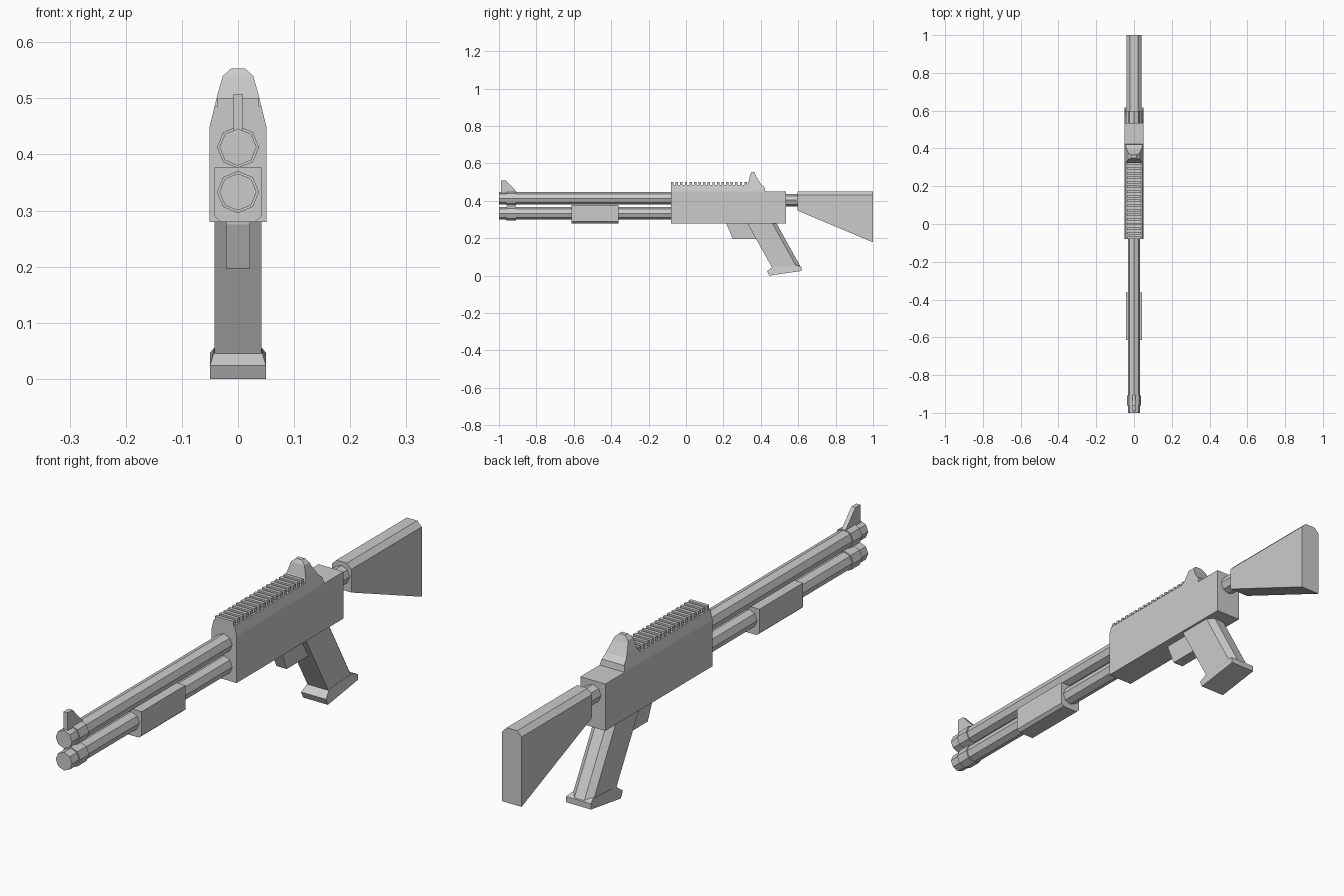
import bpy, bmesh
from math import sin, cos, pi

if "Cube" in bpy.data.objects:
    bpy.data.objects.remove(bpy.data.objects["Cube"])


def loft(name, a, b):
    """Closed solid between two matching rings of 3D points."""
    bm = bmesh.new()
    ra = [bm.verts.new(p) for p in a]
    rb = [bm.verts.new(p) for p in b]
    n = len(a)
    bm.faces.new(ra)
    bm.faces.new(rb[::-1])
    for i in range(n):
        j = (i + 1) % n
        bm.faces.new((ra[j], ra[i], rb[i], rb[j]))
    bmesh.ops.recalc_face_normals(bm, faces=bm.faces)
    me = bpy.data.meshes.new(name)
    bm.to_mesh(me)
    bm.free()
    ob = bpy.data.objects.new(name, me)
    bpy.context.collection.objects.link(ob)
    return ob


def side_plate(name, pts, w=None):
    """Side outline (y, z[, half width]) mirrored across x = 0."""
    pts = [(p[0], p[1], w if w else p[2]) for p in pts]
    return loft(name, [(-h, y, z) for y, z, h in pts], [(h, y, z) for y, z, h in pts])


def front_prism(name, half, y0, y1):
    """Right half of a front outline (x, z), mirrored and extruded along y."""
    ring = half + [(-x, z) for x, z in reversed(half)]
    return loft(name, [(x, y0, z) for x, z in ring], [(x, y1, z) for x, z in ring])


def tube(name, z, r, y0, y1):
    ring = [(r * cos(i * pi / 4), z + r * sin(i * pi / 4)) for i in range(8)]
    return loft(name, [(x, y0, q) for x, q in ring], [(x, y1, q) for x, q in ring])


# Receiver with rear sight hump: side outline cut to the front outline
receiver = side_plate("receiver", [
    (-.08, .28), (.535, .28), (.535, .45), (.424, .45), (.42, .472), (.40, .49),
    (.376, .53), (.366, .553), (.35, .553), (.343, .54), (.334, .50), (.325, .485),
    (-.08, .485)], .07)
cutter = front_prism("receiver_cutter", [
    (.0505, .2), (.0505, .45), (.037, .505), (.027, .54), (.012, .5535)], -.2, .7)
cutter.hide_render = True
mod = receiver.modifiers.new("clip", 'BOOLEAN')
mod.operation = 'INTERSECT'
mod.solver = 'EXACT'
mod.object = cutter
bpy.context.view_layer.objects.active = receiver
bpy.ops.object.modifier_apply(modifier="clip")
bpy.data.objects.remove(cutter)

# Rail teeth
for i in range(17):
    y = -.08 + i * .0245
    front_prism(f"rail_tooth_{i + 1}", [(.037, .48), (.037, .5)], y, y + .013)

# Barrel and magazine tube with muzzle bands
for name, z in (("barrel", .413), ("magazine_tube", .333)):
    tube(name, z, .033, -1, -.06)
    tube(name + "_band", z, .0375, -.96, -.908)

# Front sight blade
side_plate("front_sight", [(-.99, .43), (-.99, .508), (-.962, .508),
                           (-.905, .448), (-.905, .43)], .008)

# Pump handle
front_prism("pump_handle", [(.031, .28), (.042, .29), (.042, .377)], -.613, -.362)

# Stock and its neck
tube("stock_neck", .403, .033, .52, .61)


def stock_ring(y, bottom):
    half = [(.039, bottom), (.039, .432), (.021, .45)]
    return [(x, y, z) for x, z in half + [(-x, z) for x, z in reversed(half)]]


loft("stock", stock_ring(.595, .348), stock_ring(1, .178))

# Slanted grip with chamfered back edges
def grip_ring(y0, y1, z):
    half = [(.042, y0), (.042, y1 - .022), (.02, y1)]
    return [(x, y, z) for x, y in half + [(-x, y) for x, y in reversed(half)]]


loft("grip", grip_ring(.322, .478, .29), grip_ring(.462, .617, .04))

# Flared grip base
side_plate("grip_base", [(.445, 0, .05), (.617, .025, .05), (.617, .046, .05),
                         (.595, .055, .043), (.462, .047, .043), (.434, .024, .05)])

# Trigger block
side_plate("trigger_block", [(.215, .29), (.217, .275), (.25, .197), (.40, .197), (.40, .29)], .021)
